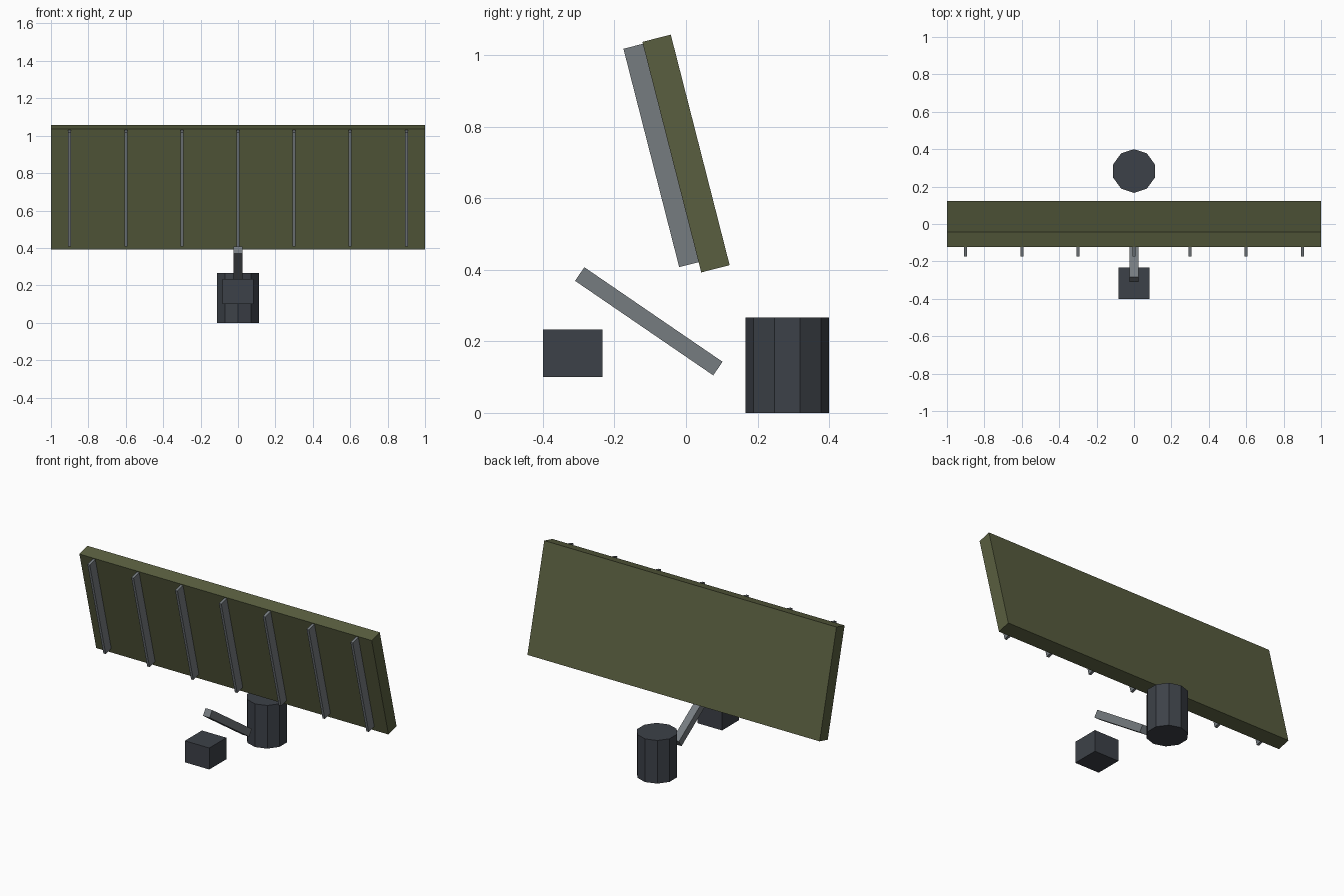
import bpy, math

if "Cube" in bpy.data.objects:
    bpy.data.objects.remove(bpy.data.objects["Cube"])

TILT = 0.25                      # backward lean of the panel
PANEL_CENTRE = (0.0, 0.0, 0.725)


def material(name, rgb):
    m = bpy.data.materials.new(name)
    m.diffuse_color = (*rgb, 1.0)
    m.use_nodes = True
    m.node_tree.nodes["Principled BSDF"].inputs["Base Color"].default_value = m.diffuse_color
    return m


olive = material("olive_green", (0.100, 0.112, 0.050))
steel = material("steel_grey", (0.180, 0.200, 0.215))
dark = material("dark_slate", (0.046, 0.053, 0.065))


def box(name, size, loc, mat, tilt=0.0):
    bpy.ops.mesh.primitive_cube_add(size=1, location=loc, rotation=(tilt, 0, 0))
    ob = bpy.context.object
    ob.name = name
    ob.scale = size
    ob.data.materials.append(mat)
    return ob


def on_panel(x, y, z):
    """Point given in the tilted panel's own axes."""
    c, s = math.cos(TILT), math.sin(TILT)
    return (PANEL_CENTRE[0] + x,
            PANEL_CENTRE[1] + y * c - z * s,
            PANEL_CENTRE[2] + y * s + z * c)


# Large leaning panel
box("panel", (2.0, 0.082, 0.665), PANEL_CENTRE, olive, TILT)

# Seven ribs along the panel's front face
for i in range(7):
    box(f"rib_{i + 1}", (0.016, 0.056, 0.63),
        on_panel(-0.9 + 0.3 * i, -0.069, 0.012), steel, TILT)

# Slanted support arm
box("support_arm", (0.046, 0.468, 0.046), (0, -0.104, 0.256), steel, -0.6)

# Equipment block in front
box("equipment_block", (0.167, 0.167, 0.133), (0, -0.3165, 0.1665), dark)

# Ten-sided pedestal behind
bpy.ops.mesh.primitive_cylinder_add(vertices=10, radius=0.1167, depth=0.267,
                                    location=(0, 0.2833, 0.1335))
pedestal = bpy.context.object
pedestal.name = "pedestal"
pedestal.data.materials.append(dark)
